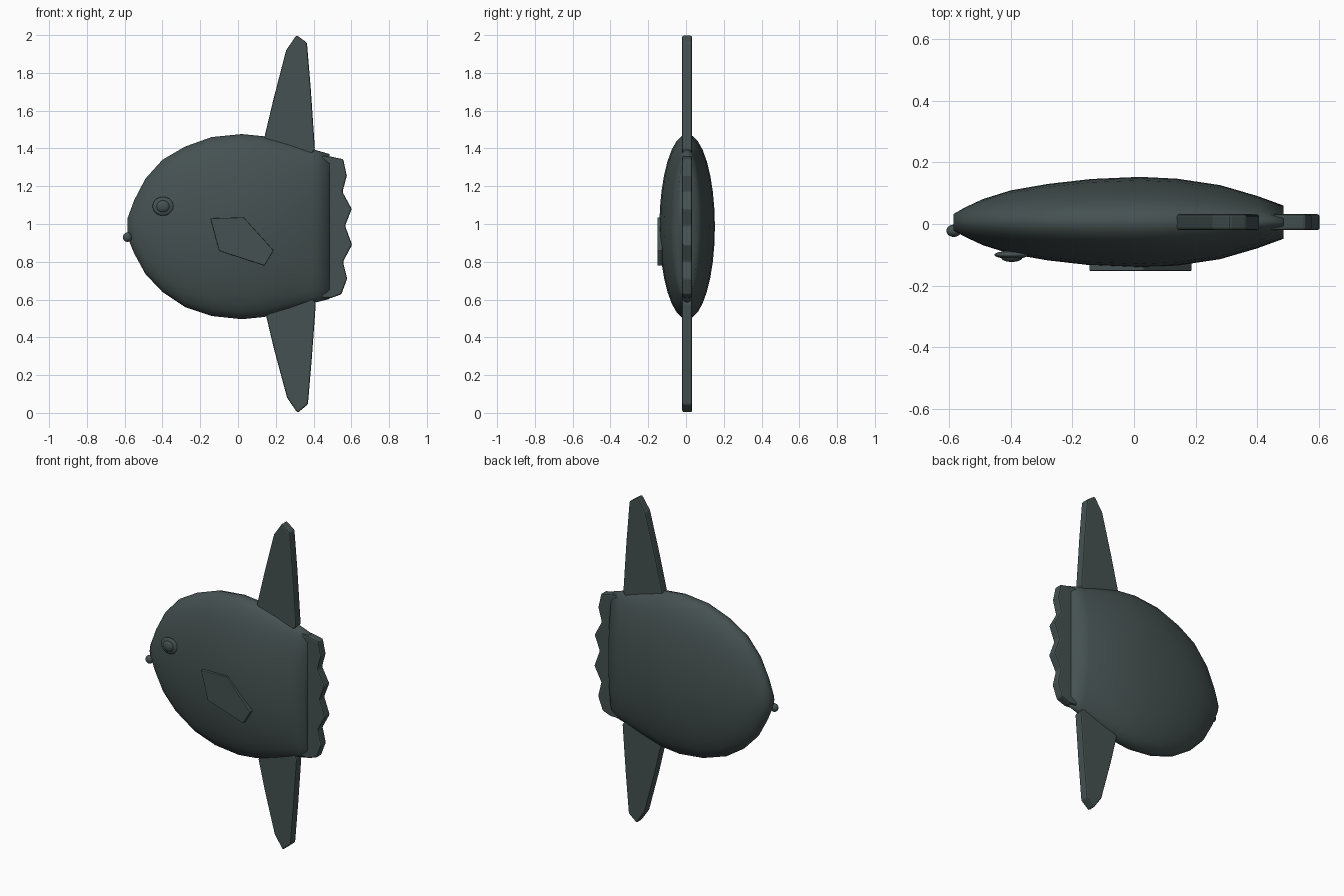
import bpy, bmesh, math

if "Cube" in bpy.data.objects:
    bpy.data.objects.remove(bpy.data.objects["Cube"])

CY = 0.006  # mid-plane of the fish

slate = bpy.data.materials.new("dark slate")
slate.diffuse_color = (0.06, 0.082, 0.082, 1)
slate.use_nodes = True
slate.node_tree.nodes["Principled BSDF"].inputs["Base Color"].default_value = slate.diffuse_color


def finish(name, bm, angle=None):
    bmesh.ops.recalc_face_normals(bm, faces=bm.faces)
    me = bpy.data.meshes.new(name)
    bm.to_mesh(me)
    bm.free()
    ob = bpy.data.objects.new(name, me)
    bpy.context.collection.objects.link(ob)
    me.materials.append(slate)
    for p in me.polygons:
        p.use_smooth = angle is not None
    if angle:
        bpy.ops.object.select_all(action='DESELECT')
        ob.select_set(True)
        bpy.context.view_layer.objects.active = ob
        bpy.ops.object.shade_smooth_by_angle(angle=math.radians(angle))
    return ob


def plate(name, outline, y0, y1, bevel):
    """Flat fin: x-z outline extruded along y, with softened edges."""
    bm = bmesh.new()
    face = bm.faces.new([bm.verts.new((x, y0, z)) for x, z in outline])
    ext = bmesh.ops.extrude_face_region(bm, geom=[face])
    for v in ext["geom"]:
        if isinstance(v, bmesh.types.BMVert):
            v.co.y = y1
    ob = finish(name, bm)
    if bevel:
        mod = ob.modifiers.new("soft edges", 'BEVEL')
        mod.width = bevel
        mod.segments = 2
    return ob


def ball(name, centre, radii):
    bm = bmesh.new()
    bmesh.ops.create_uvsphere(bm, u_segments=20, v_segments=12, radius=1)
    for v in bm.verts:
        x, y, z = v.co
        v.co = (centre[0] + x * radii[0], centre[1] + z * radii[1], centre[2] + y * radii[2])
    return finish(name, bm, 60)


# Body: elliptical rings along x (x, top z, bottom z, half width)
stations = [(-0.585, 1.03, 0.93, 0.027), (-0.55, 1.125, 0.845, 0.047),
            (-0.49, 1.24, 0.735, 0.075), (-0.40, 1.34, 0.64, 0.103),
            (-0.28, 1.41, 0.56, 0.124), (-0.14, 1.46, 0.513, 0.14),
            (0.02, 1.476, 0.496, 0.147), (0.14, 1.464, 0.508, 0.141),
            (0.28, 1.427, 0.547, 0.12), (0.40, 1.395, 0.582, 0.085),
            (0.485, 1.37, 0.603, 0.054)]
SIDES = 32
bm = bmesh.new()
rings = []
for x, top, bottom, w in stations:
    ring = []
    for i in range(SIDES):
        a = 2 * math.pi * i / SIDES
        ring.append(bm.verts.new((x, CY + w * math.cos(a),
                                  (top + bottom) / 2 + (top - bottom) / 2 * math.sin(a))))
    rings.append(ring)
for r0, r1 in zip(rings, rings[1:]):
    for i in range(SIDES):
        j = (i + 1) % SIDES
        bm.faces.new((r0[i], r0[j], r1[j], r1[i]))
bm.faces.new(rings[0])
bm.faces.new(rings[-1])
finish("body", bm, 180)

# Tall fins above and below
plate("dorsal_fin", [(0.14, 1.46), (0.19, 1.67), (0.255, 1.92), (0.31, 2.0), (0.365, 1.96),
                     (0.385, 1.72), (0.407, 1.395), (0.37, 1.34), (0.16, 1.38)],
      CY - 0.026, CY + 0.026, 0.008)
plate("anal_fin", [(0.15, 0.51), (0.19, 0.34), (0.26, 0.08), (0.315, 0.0), (0.37, 0.045),
                   (0.39, 0.28), (0.412, 0.58), (0.37, 0.64), (0.17, 0.59)],
      CY - 0.026, CY + 0.026, 0.008)

# Scalloped tail frill
plate("tail_fin", [(0.44, 1.36), (0.49, 1.357), (0.557, 1.343), (0.576, 1.255), (0.553, 1.17),
                   (0.602, 1.08), (0.567, 0.99), (0.604, 0.89), (0.556, 0.80), (0.578, 0.71),
                   (0.547, 0.628), (0.49, 0.607), (0.44, 0.61)],
      CY - 0.026, CY + 0.026, 0.008)

# Side fin, on the front side only
plate("pectoral_fin", [(-0.146, 1.03), (0.03, 1.035), (0.188, 0.86), (0.14, 0.78), (-0.1, 0.858)],
      -0.152, -0.125, 0.003)

# Eye and snout
ball("eye_ring", (-0.397, -0.1, 1.094), (0.056, 0.013, 0.05))
ball("eye_pupil", (-0.397, -0.11, 1.094), (0.034, 0.013, 0.031))
ball("mouth", (-0.585, -0.022, 0.93), (0.024, 0.02, 0.025))
